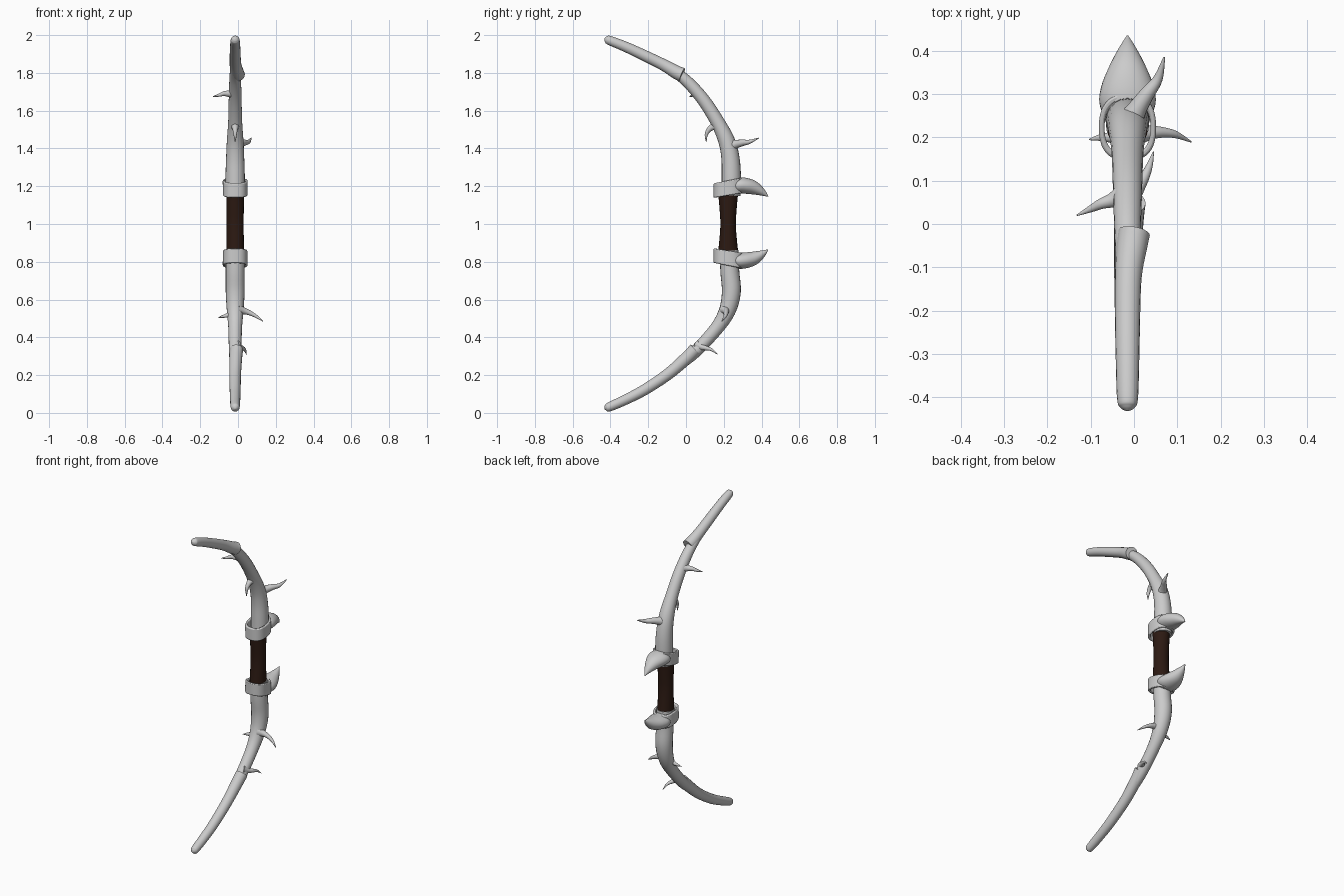
import bpy, bmesh, math
from mathutils import Vector

if "Cube" in bpy.data.objects:
    bpy.data.objects.remove(bpy.data.objects["Cube"])

CX = -0.015  # the bow stave sits slightly left of centre


def spline(vals, steps):
    """Catmull-Rom through a list of equal-length tuples."""
    v = [Vector(p) for p in vals]
    v = [v[0] * 2 - v[1]] + v + [v[-1] * 2 - v[-2]]
    out = []
    for i in range(1, len(v) - 2):
        a, b, c, d = v[i - 1:i + 3]
        for k in range(steps):
            t = k / steps
            out.append(0.5 * (2 * b + (c - a) * t + (2 * a - 5 * b + 4 * c - d) * t * t
                              + (3 * b - a - 3 * c + d) * t ** 3))
    return out + [v[-2]]


def finish(bm, name, angle=40):
    bmesh.ops.recalc_face_normals(bm, faces=bm.faces)
    me = bpy.data.meshes.new(name)
    bm.to_mesh(me)
    bm.free()
    ob = bpy.data.objects.new(name, me)
    bpy.context.collection.objects.link(ob)
    bpy.ops.object.select_all(action='DESELECT')
    ob.select_set(True)
    bpy.context.view_layer.objects.active = ob
    bpy.ops.object.shade_smooth_by_angle(angle=math.radians(angle))
    return ob


def sweep(name, pts, radii, sides=20, steps=5):
    """Tube along a path; radii are (r across, r other way) per point."""
    path = spline(pts, steps)
    rad = spline([r if isinstance(r, tuple) else (r, r) for r in radii], steps)
    span = path[-1] - path[0]
    ref = Vector((0, 0, 1)) if abs(span.x) > 0.7 * span.length else Vector((1, 0, 0))
    bm = bmesh.new()
    rings = []
    for i, p in enumerate(path):
        t = (path[min(i + 1, len(path) - 1)] - path[max(i - 1, 0)]).normalized()
        u = (ref - t * ref.dot(t)).normalized()
        w = t.cross(u)
        ring = []
        for k in range(sides):
            a = math.tau * k / sides
            ring.append(bm.verts.new(p + u * math.cos(a) * max(rad[i][0], 0.001)
                                     + w * math.sin(a) * max(rad[i][1], 0.001)))
        rings.append(ring)
    for a, b in zip(rings, rings[1:]):
        for k in range(sides):
            n = (k + 1) % sides
            bm.faces.new((a[k], a[n], b[n], b[k]))
    bm.faces.new(rings[0])
    bm.faces.new(rings[-1])
    return finish(bm, name)


def yz(pts):
    return [(CX, y, z) for y, z in pts]


# Inner limbs, from collar to sleeve
sweep("upper_limb", yz([(.238, 1.15), (.24, 1.25), (.235, 1.35), (.215, 1.44), (.167, 1.54),
                        (.09, 1.66), (.0, 1.76), (-.09, 1.825)]),
      [.05, .051, .048, .044, .037, .034, .031, .027])
sweep("lower_limb", yz([(.228, .86), (.232, .75), (.24, .64), (.218, .54), (.16, .445),
                        (.05, .325), (-.04, .25)]),
      [.05, .05, .05, .044, .036, .033, .028])

# Outer sleeves with a stepped lip and rounded tip
sweep("upper_sleeve", [(.0, -.02, 1.79), (-.006, -.05, 1.782), (-.013, -.12, 1.841), (CX, -.22, 1.892),
                       (CX, -.32, 1.938), (CX, -.405, 1.972), (CX, -.423, 1.979), (CX, -.432, 1.983)][:1]
      + [(-.005, -.05, 1.803), (-.013, -.12, 1.843), (CX, -.22, 1.892),
         (CX, -.32, 1.938), (CX, -.405, 1.972), (CX, -.424, 1.979), (CX, -.432, 1.982)],
      [.037, .036, .031, .029, .027, .024, .016, .002])
sweep("lower_sleeve", [(-.008, .05, .337), (-.012, .005, .292), (CX, -.095, .205), (CX, -.22, .122),
                       (CX, -.32, .07), (CX, -.405, .032), (CX, -.424, .025), (CX, -.432, .022)],
      [.035, .034, .031, .029, .027, .024, .016, .002])

# Grip
grip = sweep("grip", yz([(.223, .84), (.223, .9), (.223, 1.0), (.223, 1.1), (.223, 1.17)]),
             [(.047, .055), (.046, .048), (.045, .041), (.046, .047), (.047, .054)])
mat = bpy.data.materials.new("dark_leather")
mat.diffuse_color = (.025, .01, .006, 1)
mat.use_nodes = True
mat.node_tree.nodes["Principled BSDF"].inputs["Base Color"].default_value = mat.diffuse_color
grip.data.materials.append(mat)


def collar(name, flip):
    """Hollow band around the stave, mirrored for the lower one."""
    bm = bmesh.new()
    n = 40
    z = lambda v: 2.01 - v if flip else v
    rings = [[], [], [], []]
    for k in range(n):
        a = math.tau * k / n
        c, s = math.cos(a), math.sin(a)
        c, s = (math.copysign(abs(q) ** .8, q) for q in (c, s))
        for ring, rx, ry, top in zip(rings, (.065, .066, .053, .053), (.077, .077, .062, .062),
                                     (0, 1, 1, 0)):
            y = .223 + ry * s
            h = 1.215 + (y - .145) * .2 if top else 1.138 + (y - .145) * .17
            ring.append(bm.verts.new((CX + rx * c, y, z(h))))
    for i in range(4):
        a, b = rings[i], rings[(i + 1) % 4]
        for k in range(n):
            m = (k + 1) % n
            bm.faces.new((a[k], a[m], b[m], b[k]))
    ob = finish(bm, name + "_collar")
    bev = ob.modifiers.new("soft_edges", 'BEVEL')
    bev.width, bev.segments = .005, 2
    # Spike: (y, z bottom, z top, half width)
    prof = [(.235, 1.156, 1.235, .05), (.28, 1.162, 1.247, .065), (.32, 1.16, 1.243, .060),
            (.36, 1.155, 1.227, .044), (.40, 1.149, 1.192, .023), (.435, 1.144, 1.148, .002)]
    sweep(name + "_collar_spike", [(CX, y, z((b + t) / 2)) for y, b, t, w in prof],
          [(w, (t - b) / 2) for y, b, t, w in prof], sides=28)


collar("upper", False)
collar("lower", True)

# Thorns: curved, flared at the root
thorns = {
    "upper_back_thorn": (1.5, [(-.015, .225, 1.41), (.005, .262, 1.422), (.03, .3, 1.43),
                               (.055, .335, 1.435), (.07, .385, 1.455)]),
    "upper_front_thorn": (1.1, [(-.015, .165, 1.52), (-.015, .138, 1.512), (-.015, .118, 1.495),
                                (-.015, .107, 1.47), (-.015, .107, 1.435)]),
    "upper_left_thorn": (1.1, [(-.02, .07, 1.69), (-.05, .055, 1.69), (-.075, .047, 1.69),
                               (-.1, .035, 1.682), (-.132, .02, 1.675)]),
    "lower_right_thorn": (1.15, [(.0, .205, .545), (.03, .21, .54), (.06, .212, .53),
                                 (.095, .207, .512), (.132, .19, .485)]),
    "lower_left_thorn": (.9, [(-.02, .2, .52), (-.048, .2, .518), (-.065, .2, .514),
                              (-.083, .199, .51), (-.104, .195, .505)]),
    "lower_back_thorn": (1.0, [(-.01, .06, .36), (.01, .085, .348), (.025, .11, .342),
                               (.036, .136, .334), (.045, .167, .31)]),
}
for name, (s, pts) in thorns.items():
    sweep(name, pts, [r * s for r in (.026, .016, .0115, .0075, .0015)], sides=14)
